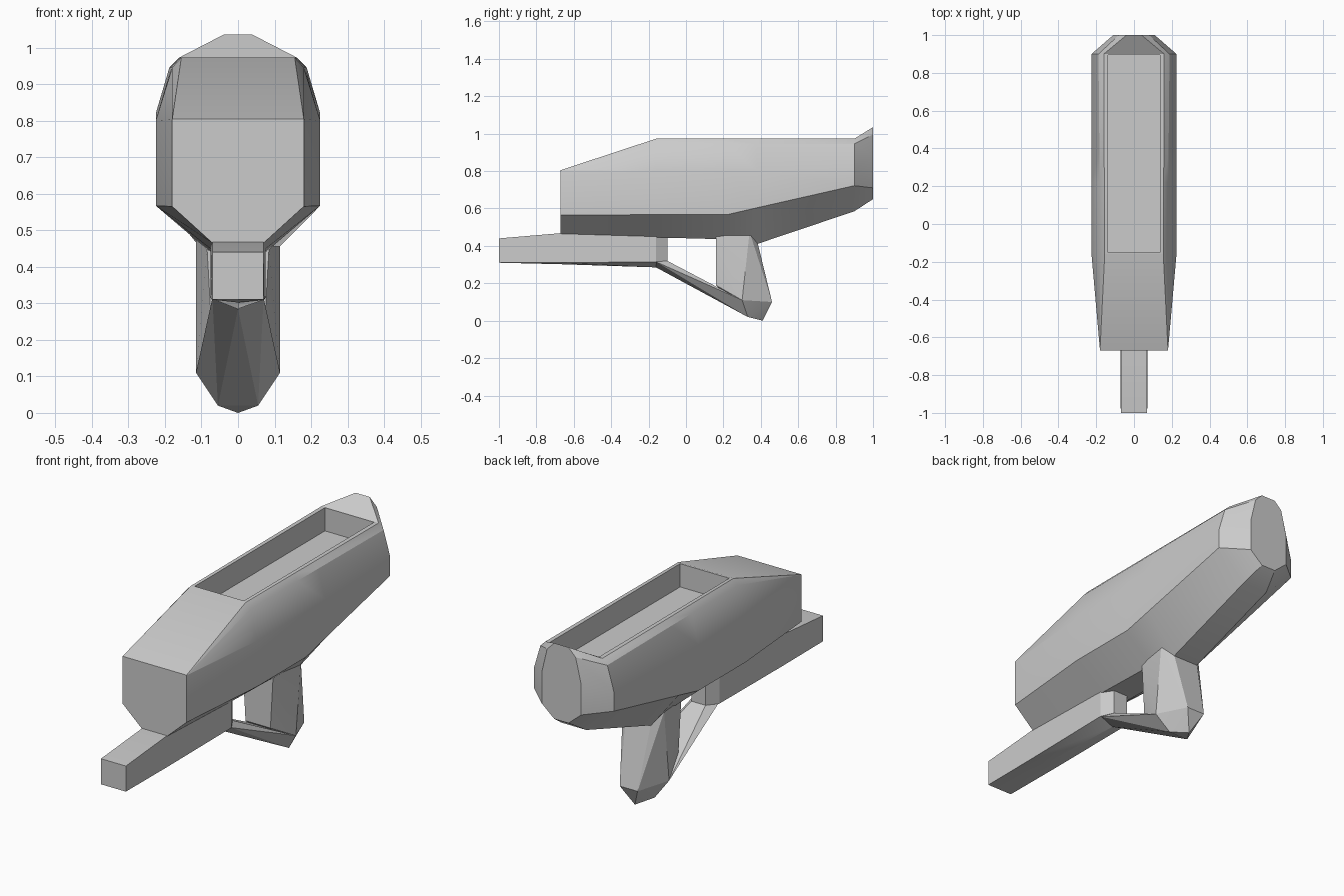
import bpy, bmesh
from math import radians

if "Cube" in bpy.data.objects:
    bpy.data.objects.remove(bpy.data.objects["Cube"])


def finish(name, bm, angle=25):
    bmesh.ops.remove_doubles(bm, verts=bm.verts, dist=0.0005)
    bmesh.ops.recalc_face_normals(bm, faces=bm.faces)
    me = bpy.data.meshes.new(name)
    bm.to_mesh(me)
    bm.free()
    ob = bpy.data.objects.new(name, me)
    bpy.context.collection.objects.link(ob)
    bpy.ops.object.select_all(action='DESELECT')
    ob.select_set(True)
    bpy.context.view_layer.objects.active = ob
    bpy.ops.object.shade_smooth_by_angle(angle=radians(angle))
    return ob


def loft(name, sections):
    """Skin mirrored half sections: (y, [(x, z), ...])."""
    bm = bmesh.new()
    rings = []
    for y, half in sections:
        pts = half + [(-x, z) for x, z in reversed(half)]
        rings.append([bm.verts.new((x, y, z)) for x, z in pts])
    n = len(rings[0])
    for a, b in zip(rings, rings[1:]):
        for i in range(n):
            j = (i + 1) % n
            bm.faces.new((a[i], a[j], b[j], b[i]))
    bm.faces.new(rings[0])
    bm.faces.new(rings[-1])
    return finish(name, bm)


def hull(name, half):
    """Faceted solid from mirrored corner points."""
    bm = bmesh.new()
    for x, y, z in half:
        bm.verts.new((x, y, z))
        if x:
            bm.verts.new((-x, y, z))
    r = bmesh.ops.convex_hull(bm, input=bm.verts)
    loose = [v for v in bm.verts if not v.link_faces]
    bmesh.ops.delete(bm, geom=loose, context='VERTS')
    return finish(name, bm, 15)


# Main housing with flared rear cap
body = loft("housing", [
    (-.67, [(.18, .805), (.18, .804), (.18, .803), (.18, .565), (.07, .465)]),
    (-.16, [(.155, .973), (.18, .945), (.225, .80), (.225, .567), (.07, .445)]),
    (.22, [(.157, .973), (.182, .945), (.225, .80), (.225, .567), (.07, .435)]),
    (.38, [(.158, .973), (.183, .945), (.225, .80), (.225, .604), (.07, .41)]),
    (.90, [(.16, .973), (.188, .945), (.225, .82), (.225, .722), (.07, .585)]),
    (1.0, [(.04, 1.035), (.08, .995), (.11, .87), (.11, .71), (.04, .65)]),
])

# Open tray cut into the top
bm = bmesh.new()
bmesh.ops.create_cube(bm, size=1)
for v in bm.verts:
    v.co = (v.co.x * .276, .3725 + v.co.y * 1.045, .98 + v.co.z * .25)
cutter = finish("tray_cutter", bm)
cutter.hide_render = True
mod = body.modifiers.new("tray", 'BOOLEAN')
mod.object = cutter
mod.operation = 'DIFFERENCE'
mod.solver = 'EXACT'
bpy.context.view_layer.objects.active = body
# Keep the cut ahead of edge smoothing
bpy.ops.object.modifier_move_to_index(modifier=mod.name, index=0)
bpy.ops.object.modifier_apply(modifier=mod.name)
bpy.data.objects.remove(cutter)
bpy.ops.object.select_all(action='DESELECT')
body.select_set(True)
bpy.ops.object.shade_smooth_by_angle(angle=radians(25))

# Square lower barrel with a keeled, chamfered rear end
loft("lower_barrel", [
    (-1.0, [(.07, .44), (.07, .31), (0, .31)]),
    (-.67, [(.07, .468), (.072, .31), (0, .302)]),
    (-.16, [(.075, .455), (.075, .315), (0, .285)]),
    (-.10, [(.04, .455), (.04, .32), (0, .32)]),
])

# Diagonal guard strut
hull("guard_strut", [
    (.07, -.16, .315), (0, -.16, .285), (.04, -.10, .32),
    (.115, .30, .11), (.055, .33, .02),
])

# Faceted grip
hull("grip", [
    (.085, .16, .455), (.115, .34, .475), (.07, .385, .408),
    (.07, .16, .19), (.115, .30, .11), (.05, .46, .10),
    (.055, .33, .02), (0, .41, 0),
])
